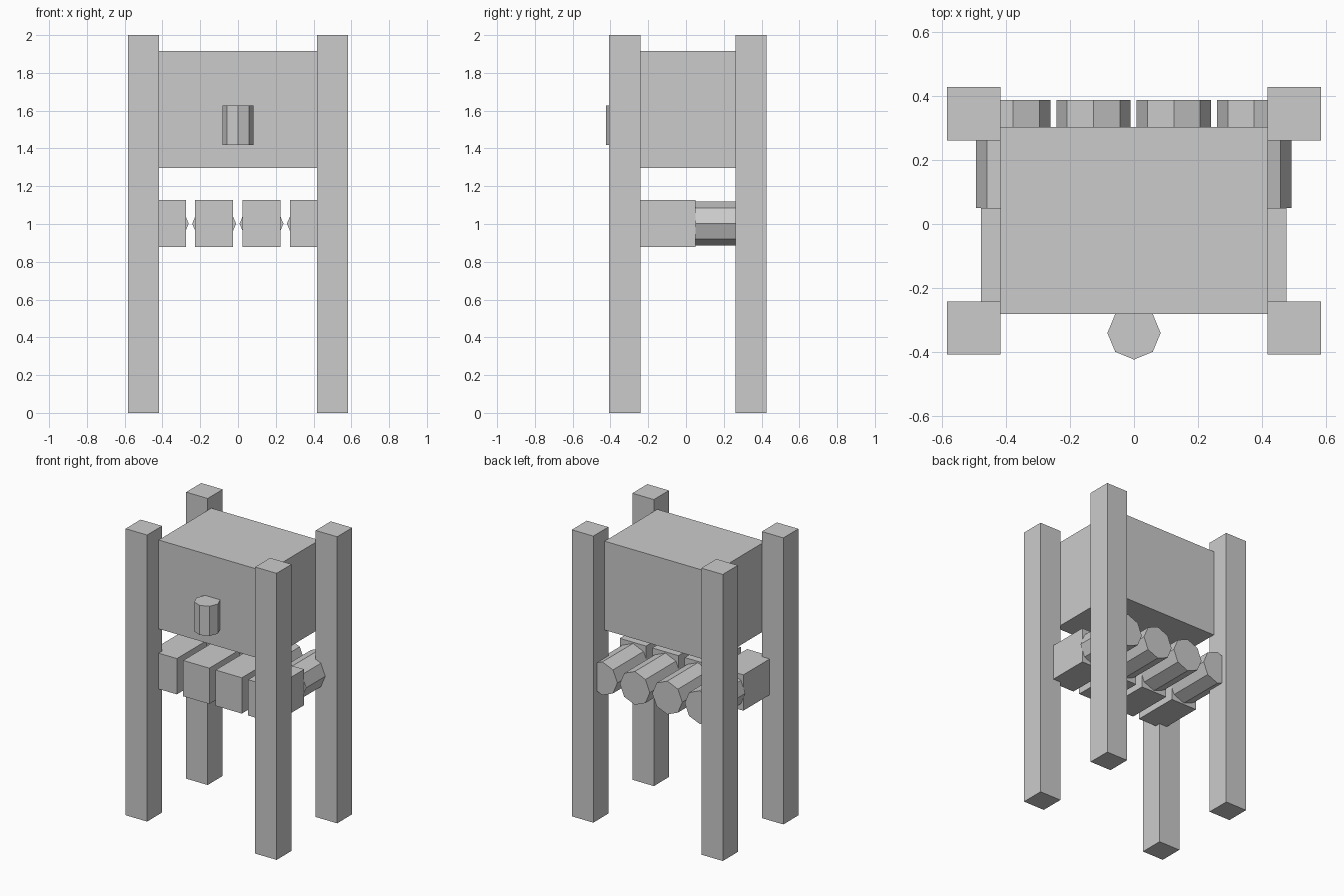
import bpy, bmesh, math
from mathutils import Matrix

if "Cube" in bpy.data.objects:
    bpy.data.objects.remove(bpy.data.objects["Cube"])

grey = bpy.data.materials.new("plain grey")
grey.diffuse_color = (0.6, 0.6, 0.6, 1)
grey.use_nodes = True
grey.node_tree.nodes["Principled BSDF"].inputs["Base Color"].default_value = grey.diffuse_color


def add_object(name, bm):
    mesh = bpy.data.meshes.new(name)
    bm.to_mesh(mesh)
    bm.free()
    mesh.materials.append(grey)
    obj = bpy.data.objects.new(name, mesh)
    bpy.context.collection.objects.link(obj)
    return obj


def box(name, x0, x1, y0, y1, z0, z1):
    bm = bmesh.new()
    bmesh.ops.create_cube(bm, size=1)
    bmesh.ops.scale(bm, vec=(x1 - x0, y1 - y0, z1 - z0), verts=bm.verts)
    bmesh.ops.translate(bm, vec=((x0 + x1) / 2, (y0 + y1) / 2, (z0 + z1) / 2), verts=bm.verts)
    return add_object(name, bm)


def octagon_rod(name, centre, radius, length, along_y=False):
    bm = bmesh.new()
    bmesh.ops.create_cone(bm, cap_ends=True, segments=8,
                          radius1=radius, radius2=radius, depth=length)
    if along_y:
        bmesh.ops.rotate(bm, matrix=Matrix.Rotation(math.pi / 2, 3, 'X'), verts=bm.verts)
    bmesh.ops.translate(bm, vec=centre, verts=bm.verts)
    return add_object(name, bm)


# Four corner posts
for side, x0 in (("left", -0.583), ("right", 0.417)):
    for end, y0 in (("front", -0.407), ("back", 0.261)):
        box(f"{end}_{side}_post", x0, x0 + 0.166, y0, y0 + 0.166, 0, 2)

# Large body held between the posts
box("body", -0.417, 0.417, -0.28, 0.302, 1.297, 1.917)

# Knob on the front of the body
octagon_rod("front_knob", (0, -0.34, 1.523), 0.083, 0.207)

# Row of blocks, each with an octagonal rod at the back
for i in range(4):
    x = -0.377 + 0.2507 * i
    box(f"block_{i + 1}", x - 0.101, x + 0.101, -0.28, 0.05, 0.877, 1.127)
    octagon_rod(f"rod_{i + 1}", (x, 0.2185, 1.002), 0.116, 0.337, along_y=True)
